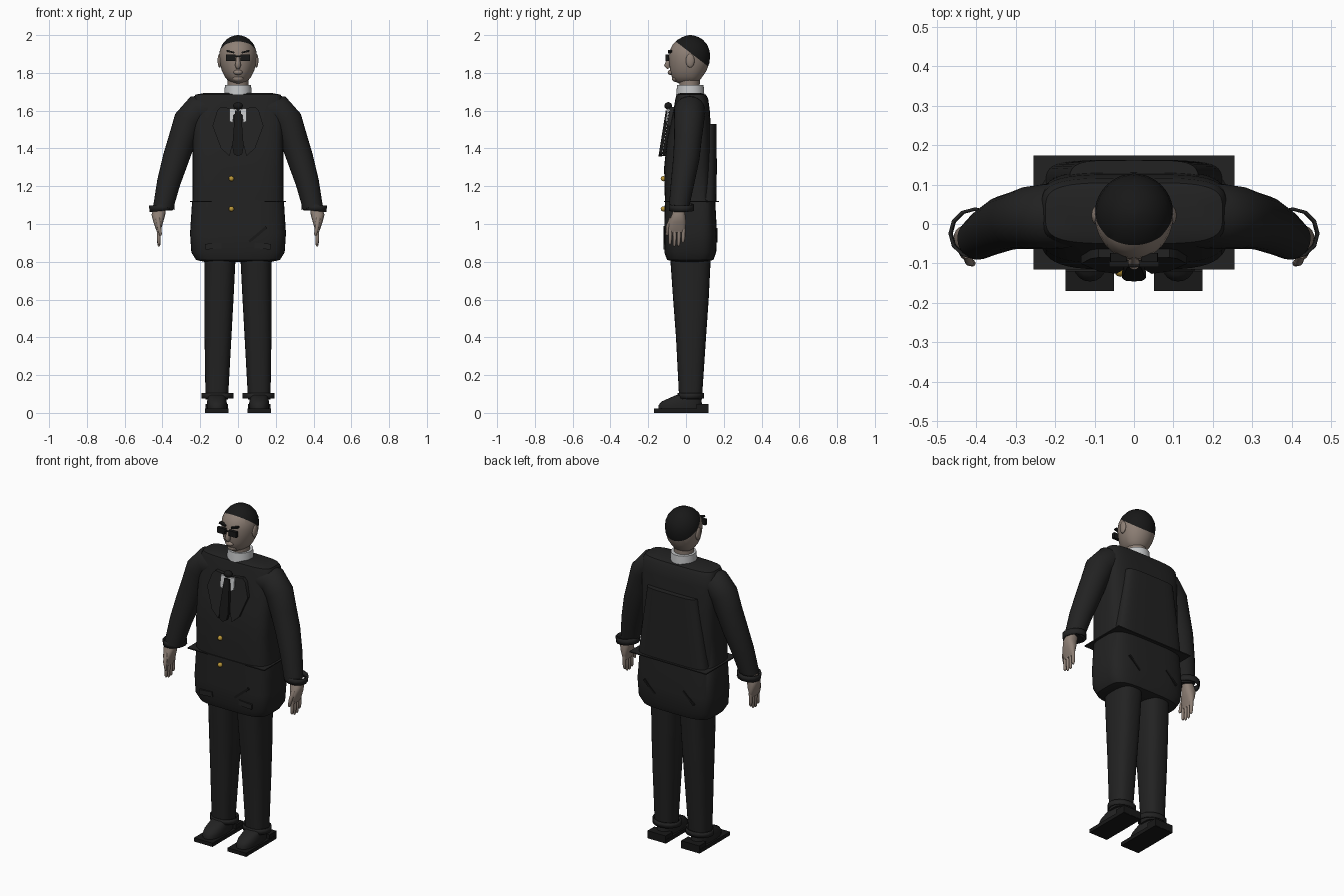
import bpy, bmesh, math
from mathutils import Vector, Matrix

cube = bpy.data.objects.get("Cube")
if cube:
    bpy.data.objects.remove(cube, do_unlink=True)


def material(name, r, g, b):
    m = bpy.data.materials.new(name)
    m.use_nodes = True
    m.diffuse_color = (r, g, b, 1)
    m.node_tree.nodes["Principled BSDF"].inputs["Base Color"].default_value = (r, g, b, 1)
    return m


SUIT = material("suit_black", .016, .016, .016)
DARK = material("trim_black", .009, .009, .009)
SKIN = material("skin", .27, .215, .18)
SHIRT = material("shirt_grey", .55, .56, .57)
GOLD = material("button_gold", .5, .31, .04)


def finish(bm, name, *mats, angle=40):
    bmesh.ops.recalc_face_normals(bm, faces=bm.faces)
    me = bpy.data.meshes.new(name)
    bm.to_mesh(me)
    bm.free()
    for m in mats:
        me.materials.append(m)
    ob = bpy.data.objects.new(name, me)
    bpy.context.collection.objects.link(ob)
    bpy.ops.object.select_all(action='DESELECT')
    ob.select_set(True)
    bpy.context.view_layer.objects.active = ob
    bpy.ops.object.shade_smooth_by_angle(angle=math.radians(angle))
    return ob


def skin_rings(bm, rings):
    loops = [[bm.verts.new(p) for p in ring] for ring in rings]
    n = len(loops[0])
    for a, b in zip(loops, loops[1:]):
        for i in range(n):
            j = (i + 1) % n
            bm.faces.new((a[i], a[j], b[j], b[i]))
    bm.faces.new(loops[0])
    bm.faces.new(loops[-1])


def loft(sections, power=2, n=32, side=1, mid=None):
    """Horizontal rings given as (z, x0, x1, y0, y1)."""
    bm = bmesh.new()
    rings = []
    for z, x0, x1, y0, y1 in sections:
        cx, rx = (x0 + x1) / 2, (x1 - x0) / 2
        cy = (y0 + y1) / 2 if mid is None else mid
        ring = []
        for i in range(n):
            c, s = math.cos(math.tau * i / n), math.sin(math.tau * i / n)
            x = math.copysign(abs(c) ** (2 / power), c)
            y = math.copysign(abs(s) ** (2 / power), s)
            ring.append((side * (cx + rx * x), cy + y * (y1 - cy if y > 0 else cy - y0), z))
        rings.append(ring)
    skin_rings(bm, rings)
    return bm


def tube(path, side=1, n=20):
    """Round rings along a path of (x, y, z, radius)."""
    bm = bmesh.new()
    pts = [Vector(p[:3]) for p in path]
    rings = []
    for k, p in enumerate(pts):
        t = (pts[min(k + 1, len(pts) - 1)] - pts[max(k - 1, 0)]).normalized()
        u = (Vector((0, 1, 0)) - t * t.y).normalized()
        v = t.cross(u)
        ring = []
        for i in range(n):
            a = math.tau * i / n
            q = p + (u * math.cos(a) + v * math.sin(a)) * path[k][3]
            ring.append((side * q.x, q.y, q.z))
        rings.append(ring)
    skin_rings(bm, rings)
    return bm


def ball(name, loc, scale, mat, n=20):
    bm = bmesh.new()
    bmesh.ops.create_uvsphere(bm, u_segments=n, v_segments=n // 2, radius=1,
                              matrix=Matrix.Translation(loc) @ Matrix.Diagonal((*scale, 1)))
    return finish(bm, name, mat, angle=60)


def box(name, loc, size, mat, tilt=0):
    bm = bmesh.new()
    bmesh.ops.create_cube(bm, size=1, matrix=Matrix.Translation(loc)
                          @ Matrix.Rotation(tilt, 4, 'Y') @ Matrix.Diagonal((*size, 1)))
    return finish(bm, name, mat, angle=30)


def plate(name, outline, top_y, slope, thick, mat, side=1):
    """Sloped plate from an (x, z) outline."""
    bm = bmesh.new()
    rings = [[(side * x, top_y - (1.62 - z) * slope + d, z) for x, z in outline]
             for d in (0, thick)]
    skin_rings(bm, rings)
    return finish(bm, name, mat, angle=30)


def band(name, loc, rx, ry, height, mat, tilt=0, n=12):
    bm = bmesh.new()
    bmesh.ops.create_cone(bm, cap_ends=False, segments=n, radius1=1, radius2=1, depth=1,
                          matrix=Matrix.Translation(loc) @ Matrix.Rotation(tilt, 4, 'Y')
                          @ Matrix.Diagonal((rx, ry, height, 1)))
    ob = finish(bm, name, mat)
    mod = ob.modifiers.new("wall", 'SOLIDIFY')
    mod.thickness = .008


def sym(rows):
    return [(z, -rx, rx, y0, y1) for z, rx, y0, y1 in rows]


# Jacket body, raised back panel and waist sheet
finish(loft(sym([(.80, .18, -.06, .1), (.81, .222, -.1, .145), (.85, .247, -.115, .16),
                 (.95, .254, -.116, .164), (1.12, .243, -.112, .155), (1.13, .24, -.112, .14),
                 (1.3, .24, -.116, .138), (1.45, .24, -.1, .135), (1.6, .24, -.067, .126),
                 (1.665, .235, -.056, .117), (1.685, .225, -.05, .105), (1.693, .18, -.03, .08)]),
            power=4, n=48), "jacket_body", SUIT)
finish(loft(sym([(1.12, .225, 0, .162), (1.3, .2, 0, .163), (1.53, .165, 0, .162)]),
            power=5, n=40), "jacket_back_panel", SUIT)
box("waist_sheet", (0, .029, 1.12), (.51, .29, .006), SUIT)

# Buttons, pockets
for z in (1.24, 1.08):
    ball("button", (-.035, -.12, z), (.014, .014, .014), GOLD, 12)
for s in (-1, 1):
    box("pocket_flap", (s * .13, -.114, .883), (.085, .012, .03), SUIT, s * .08)
    box("back_slit", (s * .13, .161, .94), (.1, .009, .012), DARK, -.75)
box("front_slit", (.105, -.114, .945), (.12, .009, .014), DARK, -.7)

# Lapels, shirt points and tie
for s in (-1, 1):
    plate("lapel", [(.02, 1.61), (.09, 1.62), (.11, 1.6), (.135, 1.52), (.09, 1.4),
                    (.045, 1.36), (.02, 1.45)], -.085, .16, .024, SUIT, s)
    plate("shirt_point", [(.002, 1.608), (.045, 1.612), (.046, 1.545), (.028, 1.535),
                          (.022, 1.58), (.002, 1.58)], -.096, .16, .009, SHIRT, s)
plate("tie", [(-.016, 1.6), (.016, 1.6), (.03, 1.41), (.022, 1.37), (0, 1.358),
              (-.022, 1.37), (-.03, 1.41)], -.104, .16, .018, DARK)
ball("tie_knot", (0, -.094, 1.625), (.026, .02, .02), DARK)

# Neck and shirt collar
finish(loft(sym([(1.68, .055, -.03, .07), (1.79, .055, -.04, .075)])), "neck", SKIN)
finish(loft(sym([(1.685, .073, -.052, .097), (1.737, .069, -.047, .093)])), "collar", SHIRT)

# Head with the hair cut in along a sloping plane
bm = loft(sym([(1.745, .028, -.04, .05), (1.757, .052, -.06, .07), (1.78, .07, -.075, .087),
               (1.81, .085, -.084, .108), (1.85, .096, -.088, .123), (1.89, .1, -.09, .128),
               (1.92, .096, -.085, .124), (1.95, .084, -.07, .112), (1.975, .063, -.045, .09),
               (1.99, .041, -.018, .066), (1.998, .018, .004, .042), (2.0, .004, .018, .026)]),
          n=40, mid=.025)
hair_point, hair_normal = Vector((0, -.05, 1.963)), Vector((0, .61, .79))
bmesh.ops.bisect_plane(bm, geom=bm.verts[:] + bm.edges[:] + bm.faces[:],
                       plane_co=hair_point, plane_no=hair_normal)
for f in bm.faces:
    f.material_index = int((f.calc_center_median() - hair_point).dot(hair_normal) > 0)
finish(bm, "head", SKIN, DARK, angle=70)

# Face
finish(tube([(0, -.08, 1.895, .008), (0, -.094, 1.86, .012), (0, -.1, 1.84, .016),
             (0, -.09, 1.825, .01)], n=12), "nose", SKIN, angle=70)
ball("mouth", (0, -.08, 1.803), (.024, .017, .014), SKIN)
ball("chin", (0, -.055, 1.772), (.03, .02, .02), SKIN)
box("glasses_bridge", (0, -.106, 1.888), (.04, .006, .007), DARK)
for s in (-1, 1):
    box("glasses_lens", (s * .039, -.1, 1.88), (.05, .018, .033), DARK)
    box("eyebrow", (s * .04, -.085, 1.912), (.042, .022, .009), DARK, s * -.25)
    ball("ear", (s * .097, .022, 1.865), (.011, .023, .037), SKIN)

# Arms, cuffs and hands
for s in (-1, 1):
    finish(tube([(.14, .02, 1.605, .08), (.215, .02, 1.6, .083), (.262, .016, 1.545, .08),
                 (.295, .01, 1.45, .073), (.328, .002, 1.35, .07), (.367, -.018, 1.22, .062),
                 (.397, -.038, 1.085, .053)], s, 24), "sleeve", SUIT, angle=60)
    band("sleeve_cuff", (s * .403, -.024, 1.087), .067, .066, .034, SUIT, s * .1)
    finish(loft([(1.1, .38, .44, -.06, -.01), (1.05, .385, .458, -.075, -.004),
                 (1.01, .396, .448, -.092, 0), (.97, .408, .434, -.094, -.004),
                 (.955, .412, .428, -.088, -.01)], 2.5, 20, s), "palm", SKIN, angle=60)
    for i in range(4):
        y = -.083 + i * .023
        end = (.89, .88, .882, .9)[i]
        finish(tube([(.42, y, .98, .011), (.42, y, .93, .01), (.419, y - .002, end + .008, .008),
                     (.419, y - .002, end, .003)], s, 10), "finger", SKIN, angle=60)
    finish(tube([(.425, -.075, 1.03, .013), (.418, -.096, .985, .011), (.41, -.1, .945, .008),
                 (.41, -.1, .938, .003)], s, 10), "thumb", SKIN, angle=60)

# Legs, trouser cuffs and shoes
for s in (-1, 1):
    finish(loft([(.07, .053, .172, -.036, .084), (.4, .035, .177, -.053, .106),
                 (.6, .024, .178, -.068, .12), (.84, .012, .178, -.085, .132)],
                2.6, 28, s), "trouser_leg", SUIT)
    band("trouser_cuff", (s * .108, .026, .09), .084, .07, .03, SUIT, n=16)
    box("shoe_sole", (s * .112, -.026, .011), (.123, .288, .022), DARK)
    box("shoe_heel", (s * .112, .087, .024), (.12, .065, .044), DARK)
    finish(loft([(.018, .06, .164, -.146, .085), (.04, .058, .166, -.146, .085),
                 (.06, .06, .164, -.13, .083), (.08, .064, .16, -.085, .08),
                 (.095, .07, .155, -.05, .075)], 2.4, 28, s), "shoe", SUIT, angle=60)
